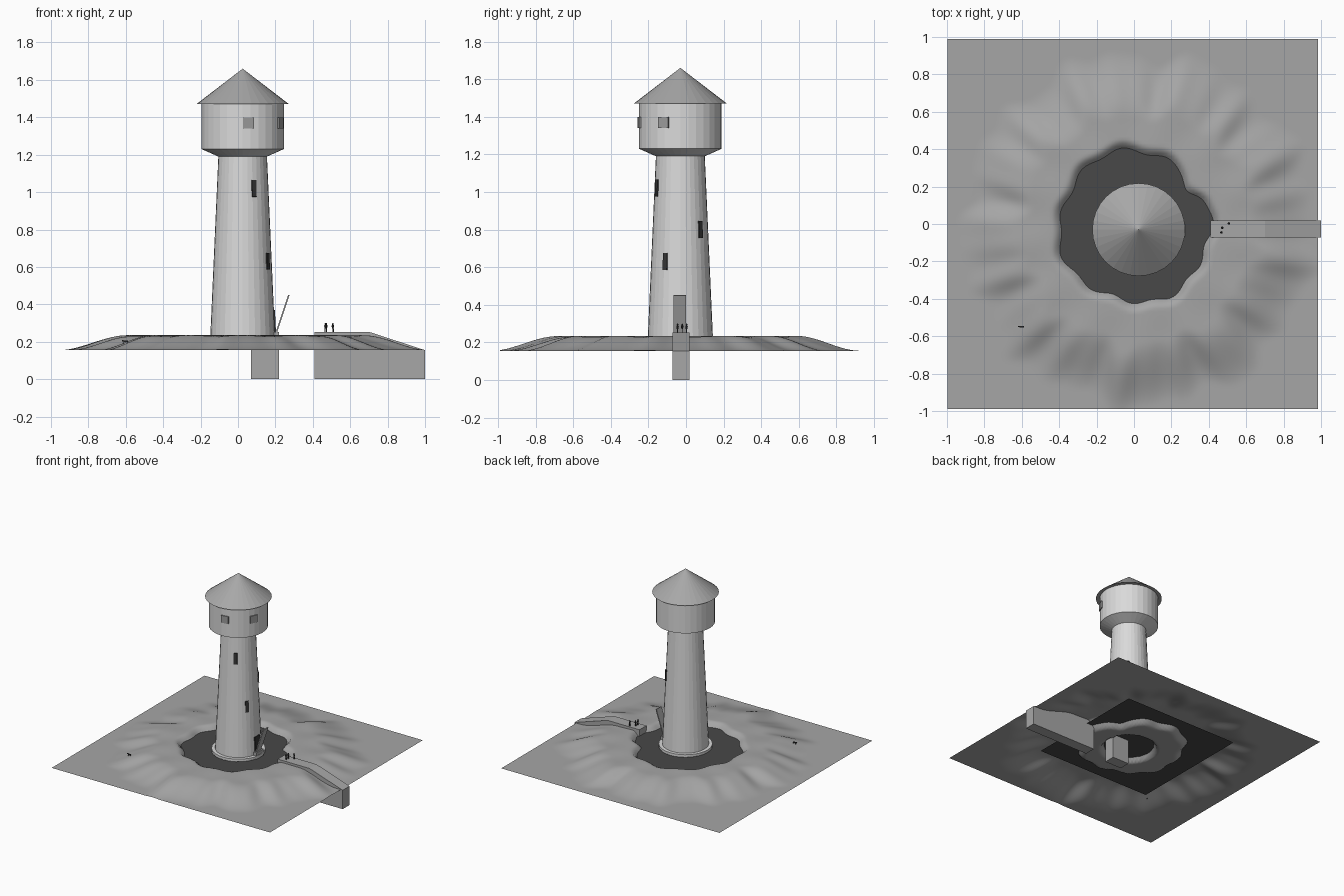
import bpy, bmesh, math
from mathutils import Vector, Matrix

if "Cube" in bpy.data.objects:
    bpy.data.objects.remove(bpy.data.objects["Cube"])

CX, CY = 0.025, -0.03          # tower axis


def material(name, v):
    m = bpy.data.materials.new(name)
    m.diffuse_color = (v, v, v, 1)
    m.use_nodes = True
    m.node_tree.nodes["Principled BSDF"].inputs["Base Color"].default_value = m.diffuse_color
    return m


PALE = material("pale_wall", 0.70)
EARTH = material("earth_grey", 0.38)
STONE = material("stone_grey", 0.39)
ROOF = material("roof_grey", 0.39)
PANE = material("window_pane", 0.33)
WATER = material("dark_water", 0.065)
DARK = material("dark_opening", 0.035)


def finish(name, bm, mat, smooth=False):
    bmesh.ops.recalc_face_normals(bm, faces=bm.faces)
    me = bpy.data.meshes.new(name)
    bm.to_mesh(me)
    bm.free()
    me.materials.append(mat)
    for p in me.polygons:
        p.use_smooth = smooth
    ob = bpy.data.objects.new(name, me)
    bpy.context.collection.objects.link(ob)
    return ob


def box(name, center, size, mat, rot=Matrix()):
    bm = bmesh.new()
    bmesh.ops.create_cube(bm, size=1, matrix=Matrix.Translation(center) @ rot
                          @ Matrix.Diagonal((*size, 1)))
    return finish(name, bm, mat)


def lathe(name, profile, mat, sides=32, at=(CX, CY)):
    """Capped solid of revolution from (radius, z) points."""
    bm = bmesh.new()
    rings = []
    for r, z in profile:
        n = sides if r > 0 else 1
        rings.append([bm.verts.new((at[0] + r * math.cos(2 * math.pi * i / sides),
                                    at[1] + r * math.sin(2 * math.pi * i / sides), z))
                      for i in range(n)])
    for a, b in zip(rings, rings[1:]):
        for i in range(sides):
            j = (i + 1) % sides
            if len(b) == 1:
                bm.faces.new((a[i], a[j], b[0]))
            elif len(a) == 1:
                bm.faces.new((a[0], b[j], b[i]))
            else:
                bm.faces.new((a[i], a[j], b[j], b[i]))
    for ring in (rings[0], rings[-1]):
        if len(ring) > 1:
            bm.faces.new(ring)
    return finish(name, bm, mat)


def plate(name, deg, radius, z, w, h, mat, tilt=0.0):
    """Thin plate set on the round wall."""
    a = math.radians(deg)
    rot = Matrix.Rotation(a, 4, 'Z') @ Matrix.Rotation(-tilt, 4, 'Y')
    c = (CX + radius * math.cos(a), CY + radius * math.sin(a), z)
    return box(name, c, (0.009, w, h), mat, rot)


def step(a, b, x):
    t = min(1, max(0, (x - a) / (b - a)))
    return t * t * (3 - 2 * t)


# Terrain: mound with gullied slopes, ring moat and tower island
def height(x, y):
    dx, dy = x - CX, y - CY
    r, a = math.hypot(dx, dy), math.atan2(dy, dx)
    bank = (0.408 + 0.012 * math.sin(11 * a + 1) + 0.012 * math.sin(4 * a)
            + 0.025 * math.cos(a - 2.4)
            - 0.085 * math.exp(-((a - 0.66) / 0.2) ** 2))
    gully = (0.03 * math.sin(9 * a + 0.5) + 0.025 * math.sin(17 * a + 2)
             + 0.012 * math.sin(29 * a + 4))
    rr = r + gully * step(0.45, 0.7, r)
    z = 0.155 + 0.08 * (1 - step(0.6, 0.95, rr))
    z -= 0.003 * (1 + math.sin(13 * a)) * step(0.42, 0.6, r) * (1 - step(0.6, 0.95, r))
    dip = (1 - step(bank - 0.05, bank + 0.04, r)) * step(0.17, 0.215, r)
    if r < 0.19:
        z = min(z, 0.222)
    return z - 0.073 * dip


bm = bmesh.new()
bmesh.ops.create_grid(bm, x_segments=110, y_segments=110, size=0.99)
for v in bm.verts:
    v.co.x -= 0.007
    v.co.z = height(v.co.x, v.co.y)
terrain = finish("terrain", bm, EARTH, True)
if terrain.data.polygons[0].normal.z < 0:
    terrain.data.flip_normals()

# Moat water
bm = bmesh.new()
bmesh.ops.create_grid(bm, x_segments=1, y_segments=1, size=0.515,
                      matrix=Matrix.Translation((-0.04, -0.01, 0.2)))
water = finish("moat_water", bm, WATER)
if water.data.polygons[0].normal.z < 0:
    water.data.flip_normals()

# Tower
lathe("tower_plinth", [(0.2, 0.205), (0.2, 0.226)], PALE)
lathe("tower_wall", [(0.174, 0.21), (0.13, 1.19), (0.22, 1.23), (0.22, 1.472)], PALE)
lathe("tower_roof", [(0.248, 1.47), (0, 1.66)], ROOF)

# Slit windows, door and upper windows
for i, (deg, z) in enumerate([(-64, 1.02), (-31, 0.63), (46, 0.80)]):
    r = 0.174 - (z - 0.21) * 0.0449
    plate(f"slit_window_{i}", deg, r + 0.001, z, 0.026, 0.09, DARK, 0.045)
for i, deg in enumerate((-82, -24)):
    plate(f"upper_window_{i}", deg, 0.2215, 1.37, 0.06, 0.06, PANE)
plate("door", 0, 0.171, 0.305, 0.062, 0.13, DARK, 0.045)

# Drawbridge, half raised, on its pier
a, b = Vector((0.205, -0.0325, 0.25)), Vector((0.272, -0.0325, 0.45))
d = b - a
box("drawbridge", (a + b) / 2, (0.008, 0.066, d.length), STONE,
    Matrix.Rotation(math.atan2(d.x, d.z), 4, 'Y'))
box("gate_pier", (0.145, -0.027, 0.126), (0.15, 0.09, 0.252), STONE)

# Causeway with sloping end
bm = bmesh.new()
side = [bm.verts.new((x, -0.072, z)) for x, z in
        [(0.41, 0), (1.0, 0), (1.0, 0.155), (0.70, 0.253), (0.41, 0.253)]]
face = bm.faces.new(side)
ext = bmesh.ops.extrude_face_region(bm, geom=[face])
bmesh.ops.translate(bm, vec=(0, 0.09, 0),
                    verts=[g for g in ext["geom"] if isinstance(g, bmesh.types.BMVert)])
finish("causeway", bm, STONE)

# Small figures walking on the causeway
for i, (x, y) in enumerate([(0.467, -0.045), (0.472, -0.02), (0.507, 0.003)]):
    for s in (-1, 1):
        box(f"figure_{i}_leg_{s}", (x + s * 0.003, y, 0.262), (0.004, 0.005, 0.02), DARK)
    lathe(f"figure_{i}_body", [(0.004, 0.27), (0.007, 0.287), (0.003, 0.29)], DARK, 8, (x, y))
    lathe(f"figure_{i}_head", [(0.002, 0.289), (0.005, 0.294), (0.002, 0.3)], DARK, 8, (x, y))

# Small grazing animal on the slope
ax, ay = -0.6, -0.55
az = height(ax, ay)
box("animal_body", (ax, ay, az + 0.012), (0.024, 0.008, 0.008), DARK)
box("animal_head", (ax - 0.016, ay + 0.002, az + 0.015), (0.009, 0.006, 0.007), DARK)
for sx in (-1, 1):
    for sy in (-1, 1):
        box("animal_leg", (ax + sx * 0.01, ay + sy * 0.003, az + 0.004),
            (0.002, 0.002, 0.012), DARK)
